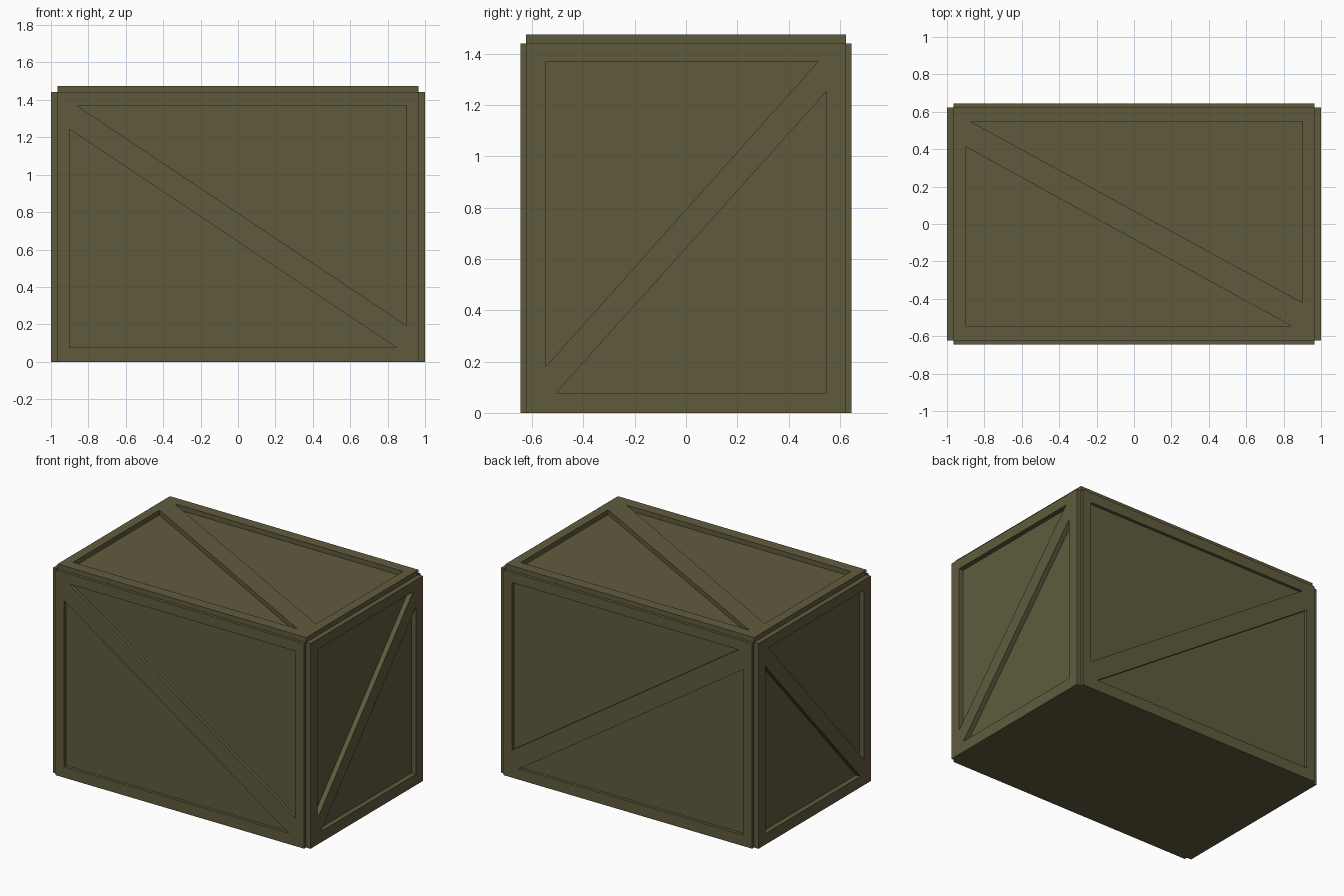
import bpy, bmesh
from mathutils import Vector
from mathutils.geometry import tessellate_polygon

if "Cube" in bpy.data.objects:
    bpy.data.objects.remove(bpy.data.objects["Cube"])

CX, CY, CZ = 0.966, 0.624, 1.441      # core half width, half depth, height
OX, OY, OZ = 1.0, 0.645, 1.475        # outer faces of the frames

mat = bpy.data.materials.new("olive drab")
mat.diffuse_color = (0.117, 0.105, 0.048, 1)
mat.use_nodes = True
mat.node_tree.nodes["Principled BSDF"].inputs["Base Color"].default_value = mat.diffuse_color


def finish(name, bm):
    me = bpy.data.meshes.new(name)
    bm.to_mesh(me)
    bm.free()
    me.materials.append(mat)
    ob = bpy.data.objects.new(name, me)
    bpy.context.collection.objects.link(ob)


def ordered(loop, ccw):
    area = sum(a[0] * b[1] - b[0] * a[1] for a, b in zip(loop, loop[1:] + loop[:1]))
    return loop if (area > 0) == ccw else loop[::-1]


def frame(name, rect, holes, u, v, n, base, outer):
    """Raised border with a diagonal brace: flat plate with two triangular openings."""
    u, v, n = Vector(u), Vector(v), Vector(n)
    x0, x1, y0, y1 = rect
    loops = [ordered([(x0, y0), (x1, y0), (x1, y1), (x0, y1)], True)]
    loops += [ordered(h, False) for h in holes]
    bm = bmesh.new()
    tops = []
    for loop in loops:
        t = [bm.verts.new(u * a + v * b + n * outer) for a, b in loop]
        d = [bm.verts.new(u * a + v * b + n * base) for a, b in loop]
        for i in range(len(loop)):
            j = (i + 1) % len(loop)
            bm.faces.new((t[i], d[i], d[j], t[j]))
        tops += t
    w = u.cross(v)
    for tri in tessellate_polygon([[Vector((a, b, 0)) for a, b in l] for l in loops]):
        f = bm.faces.new([tops[i] for i in tri])
        f.normal_update()
        if f.normal.dot(w) < 0:
            f.normal_flip()
    if w.dot(n) < 0:
        bmesh.ops.reverse_faces(bm, faces=bm.faces[:])
    finish(name, bm)


# solid inner box
bm = bmesh.new()
bmesh.ops.create_cube(bm, size=1)
for p in bm.verts:
    p.co = (p.co.x * 2 * CX, p.co.y * 2 * CY, (p.co.z + 0.5) * CZ)
finish("crate_core", bm)

X, Y, Z = (1, 0, 0), (0, 1, 0), (0, 0, 1)

# front and back frames
long_holes = [[(-0.86, 1.37), (0.9, 1.37), (0.9, 0.193)],
              [(-0.9, 1.243), (-0.9, 0.077), (0.845, 0.077)]]
for name, s in (("front_frame", -1), ("back_frame", 1)):
    frame(name, (-CX, CX, 0, CZ), long_holes, X, Z, (0, s, 0), CY, OY)

# left and right frames
end_holes = [[(-0.547, 0.18), (-0.547, 1.37), (0.515, 1.37)],
             [(-0.507, 0.077), (0.547, 0.077), (0.547, 1.252)]]
for name, s in (("left_frame", -1), ("right_frame", 1)):
    frame(name, (-CY, CY, 0, CZ), end_holes, Y, Z, (s, 0, 0), CX, OX)

# lid frame
lid_holes = [[(-0.875, 0.548), (0.9, 0.548), (0.9, -0.42)],
             [(-0.9, 0.413), (-0.9, -0.546), (0.843, -0.546)]]
frame("lid_frame", (-CX, CX, -CY, CY), lid_holes, X, Y, Z, CZ, OZ)
